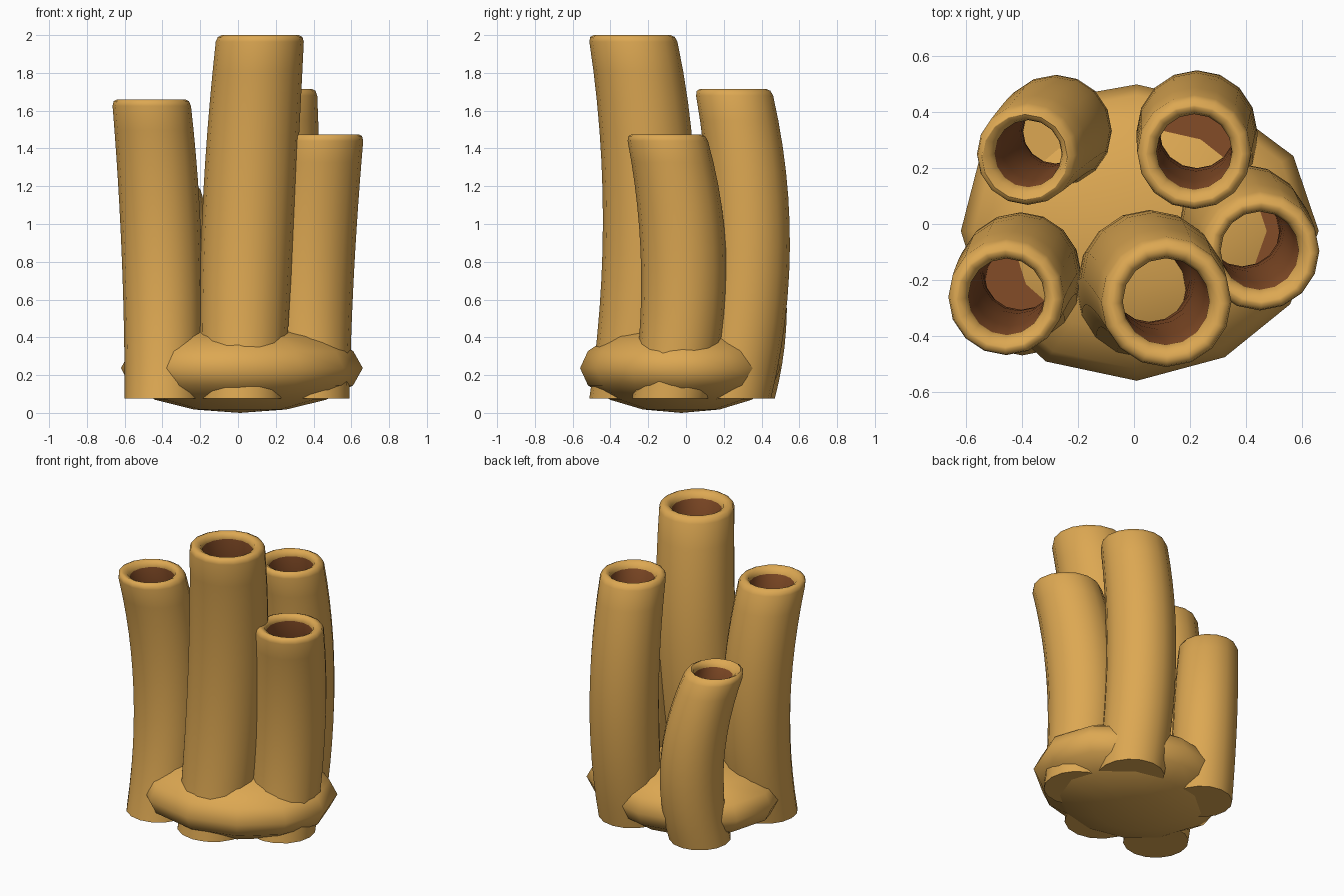
import bpy, bmesh, math

if "Cube" in bpy.data.objects:
    bpy.data.objects.remove(bpy.data.objects["Cube"])

SIDES = 16
FOOT = 0.075      # height of the open underside of the tubes
FLOOR = 0.40      # height of the floor inside each tube


def material(name, rgb):
    m = bpy.data.materials.new(name)
    m.diffuse_color = (*rgb, 1)
    m.use_nodes = True
    m.node_tree.nodes["Principled BSDF"].inputs["Base Color"].default_value = m.diffuse_color
    return m


gold = material("ochre_yellow", (0.72, 0.39, 0.085))
brown = material("inner_brown", (0.23, 0.072, 0.02))


def finish(bm, name, mats, angle):
    bmesh.ops.recalc_face_normals(bm, faces=bm.faces)
    me = bpy.data.meshes.new(name)
    bm.to_mesh(me)
    bm.free()
    for m in mats:
        me.materials.append(m)
    ob = bpy.data.objects.new(name, me)
    bpy.context.collection.objects.link(ob)
    bpy.ops.object.select_all(action='DESELECT')
    ob.select_set(True)
    bpy.context.view_layer.objects.active = ob
    bpy.ops.object.shade_smooth_by_angle(angle=math.radians(angle))
    return ob


def through(a, b, c, t):
    """Quadratic that passes through a, b, c at t = 0, 0.5, 1."""
    return (a * (2 * t - 1) * (t - 1) + b * 4 * t * (1 - t) + c * t * (2 * t - 1))


def tube(name, height, foot, mid, top, radii, hole, floor_mat=1):
    """Bent hollow tube with level rings, a rounded rim and a brown lining."""
    def centre(z):
        t = (z - FOOT) / (height - FOOT)
        return [through(foot[i], mid[i], top[i], t) for i in (0, 1)]

    def radius(z):
        return through(*radii, (z - FOOT) / (height - FOOT))

    rings = []                                    # (z, radius, material above)
    for i in range(13):                           # outer wall
        z = FOOT + (height - 0.035 - FOOT) * i / 12
        rings.append((z, radius(z), 0))
    r = radii[2]
    rings += [(height - 0.010, r - 0.008, 0), (height, r - 0.028, 0),   # rim
              (height, hole + 0.034, 0), (height - 0.012, hole + 0.012, 0),
              (height - 0.04, hole, 1)]
    for i in range(1, 9):                         # inner wall
        z = height - 0.04 + (FLOOR - height + 0.04) * i / 8
        rings.append((z, hole, 1))

    bm = bmesh.new()
    loops = []
    for z, rr, _ in rings:
        cx, cy = centre(z)
        loops.append([bm.verts.new((cx + rr * math.cos(2 * math.pi * k / SIDES),
                                    cy + rr * math.sin(2 * math.pi * k / SIDES), z))
                      for k in range(SIDES)])
    for j in range(len(loops) - 1):
        for k in range(SIDES):
            n = (k + 1) % SIDES
            f = bm.faces.new((loops[j][k], loops[j][n], loops[j + 1][n], loops[j + 1][k]))
            f.material_index = rings[j][2]
    bm.faces.new(loops[0])                        # foot
    bm.faces.new(loops[-1]).material_index = floor_mat
    finish(bm, name, (gold, brown), 60)


# Five bent tubes
tube("front_left_tube", 1.66, (-0.40, -0.27), (-0.405, -0.17), (-0.46, -0.27),
     (0.20, 0.212, 0.207), 0.137)
tube("tall_front_tube", 2.00, (0.02, -0.29), (0.055, -0.195), (0.118, -0.285),
     (0.222, 0.245, 0.232), 0.155)
tube("right_tube", 1.475, (0.385, -0.08), (0.39, -0.012), (0.455, -0.105),
     (0.205, 0.226, 0.211), 0.140)
tube("back_right_tube", 1.715, (0.23, 0.245), (0.225, 0.335), (0.215, 0.25),
     (0.205, 0.215, 0.203), 0.135)
tube("back_left_tube", 1.215, (-0.30, 0.28), (-0.285, 0.335), (-0.39, 0.24),
     (0.19, 0.197, 0.18), 0.120, floor_mat=0)

# Lumpy base that joins the tubes
bm = bmesh.new()
bmesh.ops.create_uvsphere(bm, u_segments=12, v_segments=8, radius=1)
for v in bm.verts:
    x, y, z = v.co
    lump = 1 + 0.02 * math.sin(3 * math.atan2(y, x) + 1.0) * (1 - z * z)
    v.co = (0.01 + 0.64 * x * lump, -0.025 + 0.53 * y * lump, 0.24 + 0.237 * z)
low = min(v.co.z for v in bm.verts)
for v in bm.verts:
    v.co.z -= low
finish(bm, "base_clump", (gold,), 80)
